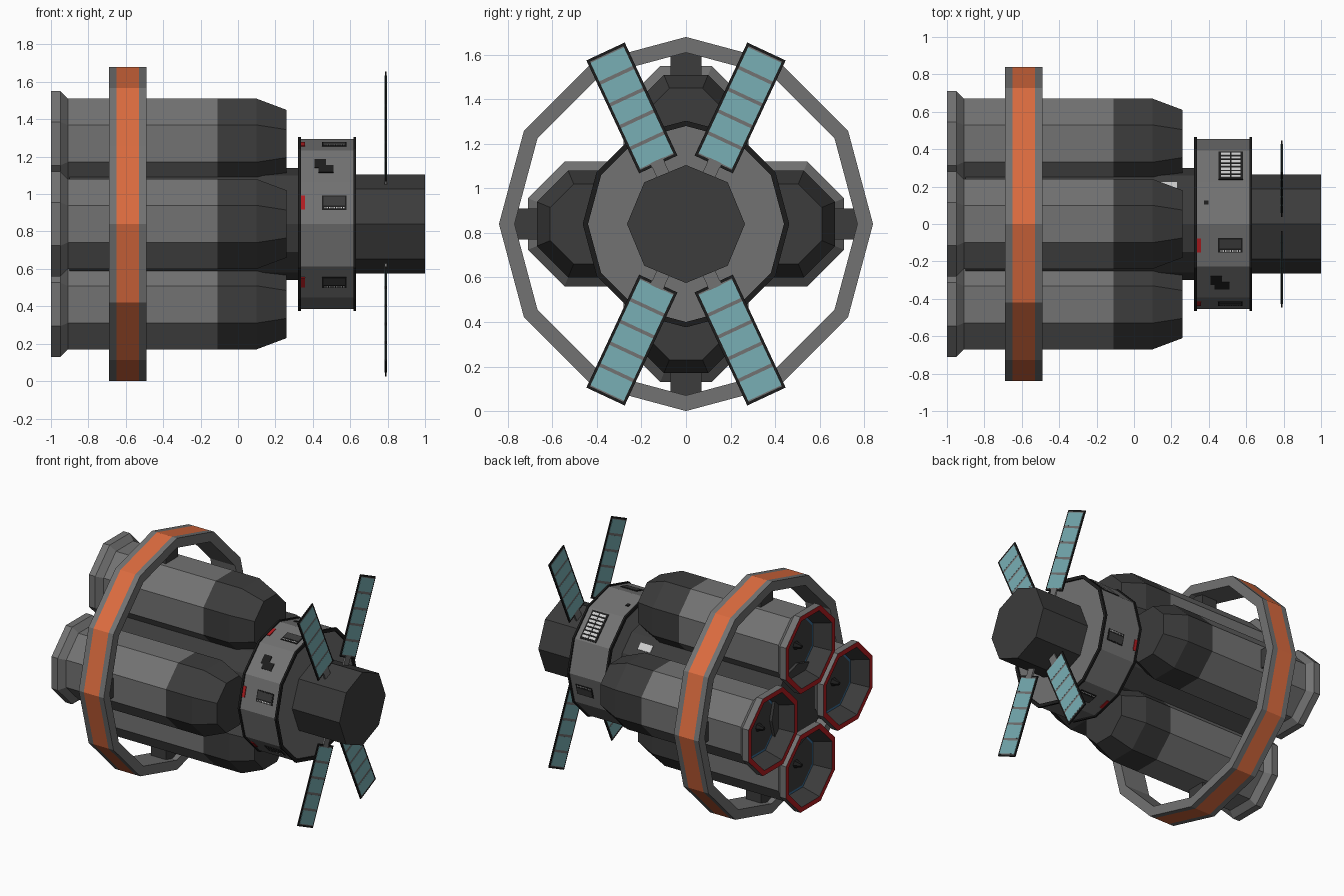
import bpy, bmesh
from math import cos, sin, pi, radians
from mathutils import Matrix, Vector

if "Cube" in bpy.data.objects:
    bpy.data.objects.remove(bpy.data.objects["Cube"])

ZC = 0.84  # height of the long axis


def mat(name, r, g, b):
    m = bpy.data.materials.new(name)
    m.diffuse_color = (r, g, b, 1)
    m.use_nodes = True
    m.node_tree.nodes["Principled BSDF"].inputs["Base Color"].default_value = m.diffuse_color
    return m


GREY = mat("hull_grey", .17, .17, .17)
DARK = mat("dark_grey", .045, .045, .045)
BLACK = mat("black", .012, .012, .012)
ORANGE = mat("orange", .72, .15, .05)
RED = mat("red", .45, .012, .015)
BLUE = mat("blue", .04, .15, .3)
TEAL = mat("teal", .19, .43, .46)
WHITE = mat("white", .75, .75, .75)


def finish(name, bm, mats):
    bmesh.ops.recalc_face_normals(bm, faces=bm.faces)
    me = bpy.data.meshes.new(name)
    bm.to_mesh(me)
    bm.free()
    for m in mats:
        me.materials.append(m)
    ob = bpy.data.objects.new(name, me)
    bpy.context.collection.objects.link(ob)
    return ob


def lathe(name, prof, n, mats, seg=None, cy=0, cz=0, flat=False, closed=False):
    """Revolve (x, r) points round the x axis; flat=True makes r the apothem."""
    bm = bmesh.new()
    off, k = (pi / n, 1 / cos(pi / n)) if flat else (0, 1)
    rows = []
    for x, r in prof:
        if r == 0:
            rows.append([bm.verts.new((x, cy, ZC + cz))] * n)
        else:
            rows.append([bm.verts.new((x, cy + r * k * cos(off + 2 * pi * i / n),
                                       ZC + cz + r * k * sin(off + 2 * pi * i / n)))
                         for i in range(n)])
    if closed:
        rows.append(rows[0])
    for s in range(len(rows) - 1):
        a, b = rows[s], rows[s + 1]
        for i in range(n):
            j = (i + 1) % n
            vs = list(dict.fromkeys([a[i], a[j], b[j], b[i]]))
            f = bm.faces.new(vs)
            f.material_index = seg[s] if seg else 0
    return finish(name, bm, mats)


def frame(deg):
    """Local axes: along the hull, round it, outward. 0 = front, 90 = top."""
    a = radians(deg)
    return Matrix(((1, 0, 0, 0), (0, sin(a), -cos(a), 0),
                   (0, cos(a), sin(a), ZC), (0, 0, 0, 1)))


def boxes(name, deg, items, m):
    """Each item is (centre, size) in the local frame at the given angle."""
    bm = bmesh.new()
    for c, s in items:
        bmesh.ops.create_cube(bm, size=1, matrix=frame(deg) @ Matrix.Translation(Vector(c))
                              @ Matrix.Diagonal((*s, 1)))
    return finish(name, bm, [m])


# four boosters with hollow nozzles, plus a strut to the ring
prof = [(.26, 0), (.26, .18), (.1, .24), (-.11, .24), (-.91, .24), (-.95, .28), (-1, .28),
        (-1, .245), (-.88, .2), (-.88, .185), (-.88, 0)]
seg = [1, 1, 1, 0, 0, 0, 2, 1, 3, 1]
for name, deg in (("front", 0), ("top", 90), ("back", 180), ("bottom", 270)):
    a = radians(deg)
    cy, cz = -.43 * cos(a), .43 * sin(a)
    lathe(name + "_booster", prof, 8, [GREY, DARK, RED, BLUE], seg, cy, cz, flat=True)
    lathe(name + "_igniter", [(-.87, 0), (-.88, .03), (-.93, .012), (-.93, 0)], 6, [BLACK],
          None, cy, cz)
    boxes(name + "_strut", deg, [((-.59, 0, .715), (.12, .14, .11))], DARK)

# outer ring with a painted band
lathe("outer_ring", [(-.69, .84), (-.65, .84), (-.53, .84), (-.49, .84), (-.49, .77), (-.69, .77)],
      12, [GREY, ORANGE], [0, 1, 0, 0, 0, 0], closed=True)

# central core, module, flanges and nose
lathe("core", [(-.9, 0), (-.9, .3), (.34, .3), (.34, 0)], 12, [DARK])
lathe("module", [(.33, 0), (.33, .455), (.62, .455), (.62, 0)], 12, [GREY])
for name, x in (("rear_flange", .322), ("front_flange", .617)):
    lathe(name, [(x, .44), (x, .464), (x + .014, .464), (x + .014, .44)], 12, [BLACK],
          closed=True)
lathe("nose", [(.6, 0), (.6, .265), (1, .265), (1, 0)], 8, [DARK])

# vents and red markers on the module faces
R = .4395
for i, deg in enumerate((15, 75, 195, 255, 315)):
    boxes(f"vent_{i}", deg, [((.515, 0, R), (.13, .08, .008))], BLACK)
    boxes(f"vent_plate_{i}", deg, [((.515, .008, R), (.115, .05, .012))], DARK)
    boxes(f"vent_slots_{i}", deg,
          [((.465 + .0125 * k, -.03, R), (.007, .009, .012)) for k in range(9)], WHITE)
    boxes(f"red_marker_{i}", deg, [((.348, 0, R), (.022, .075, .01))], RED)

# stepped hatch, sensor and slatted grille
boxes("stepped_hatch", 45, [((.44, .015, R), (.06, .065, .008)),
                            ((.47, -.025, R), (.08, .055, .009))], BLACK)
boxes("sensor", 105, [((.386, 0, R), (.022, .022, .012))], BLACK)
boxes("grille_frame", 135, [((.517, 0, R), (.13, .21, .008))], BLACK)
boxes("grille_slats", 135, [((.517 + .028 * s, -.084 + .028 * k, R), (.05, .017, .014))
                            for s in (-1, 1) for k in range(7)], WHITE)
boxes("core_plate", 135, [((.18, 0, .29), (.1, .05, .008))], WHITE)

# four solar panels on short arms
for i, deg in enumerate((65, 115, 245, 295)):
    boxes(f"panel_arm_{i}", deg, [((.79, 0, .27), (.012, .06, .09))], GREY)
    boxes(f"panel_frame_{i}", deg, [((.79, 0, .575), (.008, .19, .56))], BLACK)
    boxes(f"panel_backing_{i}", deg, [((.79, 0, .575), (.01, .165, .535))], GREY)
    boxes(f"panel_cells_{i}", deg, [((.79, 0, .575 + .108 * k), (.012, .165, .092))
                                    for k in range(-2, 3)], TEAL)
